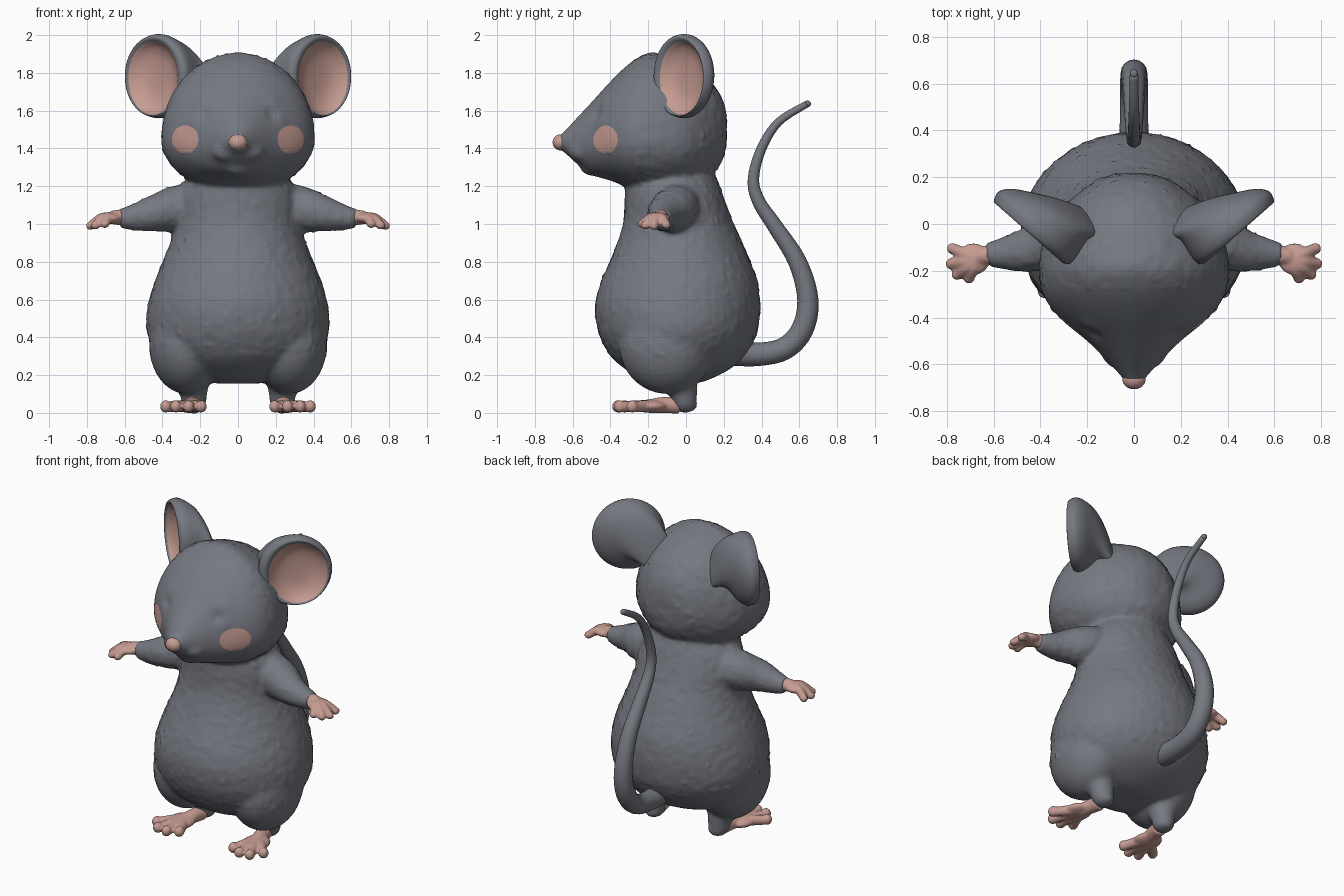
import bpy, bmesh, math
from mathutils import Vector, Matrix, noise

if "Cube" in bpy.data.objects:
    bpy.data.objects.remove(bpy.data.objects["Cube"], do_unlink=True)


def material(name, color):
    m = bpy.data.materials.new(name)
    m.use_nodes = True
    m.diffuse_color = (*color, 1)
    m.node_tree.nodes["Principled BSDF"].inputs["Base Color"].default_value = (*color, 1)
    return m


GREY = material("grey fur", (0.18, 0.19, 0.22))
PINK = material("pink skin", (0.56, 0.33, 0.285))


def circle(n):
    return [(math.cos(math.tau * i / n), math.sin(math.tau * i / n)) for i in range(n)]


def spline(points, steps):
    """Smooth curve through tuples of any length."""
    ext = [points[0], *points, points[-1]]
    out = []
    for a, b, c, d in zip(ext, ext[1:], ext[2:], ext[3:]):
        for k in range(steps):
            t = k / steps
            out.append(tuple(q + t / 2 * (r - p + t * (2 * p - 5 * q + 4 * r - s
                             + t * (3 * q - 3 * r + s - p)))
                             for p, q, r, s in zip(a, b, c, d)))
    return out + [points[-1]]


def ellipsoid(bm, center, radii):
    mat = Matrix.Translation(center) @ Matrix.Diagonal((*radii, 1))
    bmesh.ops.create_uvsphere(bm, u_segments=32, v_segments=20, radius=1, matrix=mat)


def skin_rings(bm, rings):
    """Join closed rings of points into a capped skin; returns the faces."""
    loops = [[bm.verts.new(p) for p in ring] for ring in rings]
    n = len(loops[0])
    faces = [bm.faces.new((a[i], a[(i + 1) % n], b[(i + 1) % n], b[i]))
             for a, b in zip(loops, loops[1:]) for i in range(n)]
    faces += [bm.faces.new(loops[0][::-1]), bm.faces.new(loops[-1])]
    bmesh.ops.recalc_face_normals(bm, faces=faces)
    return faces


def loft(bm, stations, axis):
    """Stations: position, half width, low edge, high edge, widest place."""
    rings = []
    for t, w, lo, hi, mid in spline(stations, 3):
        ring = []
        for c, s in circle(40):
            k = mid + s * (hi - mid if s > 0 else mid - lo)
            ring.append((w * c, k, t) if axis == "z" else (w * c, t, k))
        rings.append(ring)
    skin_rings(bm, rings)


def tube(bm, points):
    """Round tube through (x, y, z, radius) points."""
    extent = [max(col) - min(col) for col in list(zip(*points))[:3]]
    ref = Vector((0, 0, 0))
    ref[extent.index(min(extent))] = 1
    path = spline(points, 5)
    centers = [Vector(p[:3]) for p in path]
    rings = []
    for i, p in enumerate(path):
        along = centers[min(i + 1, len(path) - 1)] - centers[max(i - 1, 0)]
        side = along.cross(ref).normalized()
        up = side.cross(along).normalized()
        rings.append([centers[i] + p[3] * (side * c + up * s) for c, s in circle(16)])
    skin_rings(bm, rings)


def make(bm, name, *mats):
    me = bpy.data.meshes.new(name)
    bm.to_mesh(me)
    bm.free()
    for m in mats:
        me.materials.append(m)
    me.shade_smooth()
    ob = bpy.data.objects.new(name, me)
    bpy.context.collection.objects.link(ob)
    return ob


def fuse(ob, voxel, smooth, *mats):
    """Melt overlapping parts into one soft skin."""
    rm = ob.modifiers.new("fuse", "REMESH")
    rm.mode = "VOXEL"
    rm.voxel_size = voxel
    sm = ob.modifiers.new("soften", "SMOOTH")
    sm.factor = 0.5
    sm.iterations = smooth
    me = bpy.data.meshes.new_from_object(ob.evaluated_get(bpy.context.evaluated_depsgraph_get()))
    ob.modifiers.clear()
    ob.data = me
    me.materials.clear()
    for m in mats:
        me.materials.append(m)
    me.shade_smooth()


def mirror(ob, name):
    """Copy a left part to the right side."""
    me = ob.data.copy()
    me.transform(Matrix.Diagonal((-1, 1, 1, 1)))
    me.flip_normals()
    bpy.context.collection.objects.link(bpy.data.objects.new(name, me))


# Furry body: torso, head, arms and legs
bm = bmesh.new()
loft(bm, [(0.155, 0.10, -0.16, 0.05, -0.05), (0.175, 0.22, -0.23, 0.12, -0.05),
          (0.23, 0.34, -0.32, 0.23, -0.05), (0.30, 0.42, -0.40, 0.31, -0.05),
          (0.40, 0.475, -0.455, 0.37, -0.05), (0.50, 0.485, -0.48, 0.39, -0.04),
          (0.60, 0.47, -0.478, 0.392, -0.04), (0.70, 0.44, -0.448, 0.378, -0.03),
          (0.80, 0.40, -0.405, 0.342, -0.03), (0.90, 0.36, -0.365, 0.30, -0.03),
          (1.00, 0.335, -0.335, 0.255, -0.04), (1.10, 0.33, -0.325, 0.215, -0.05),
          (1.20, 0.30, -0.32, 0.18, -0.07), (1.30, 0.22, -0.28, 0.14, -0.08)], "z")
loft(bm, [(0.215, 0.07, 1.42, 1.58, 1.49), (0.185, 0.16, 1.32, 1.68, 1.48),
          (0.10, 0.275, 1.23, 1.79, 1.46), (0.0, 0.36, 1.185, 1.85, 1.45),
          (-0.10, 0.395, 1.17, 1.89, 1.45), (-0.20, 0.407, 1.17, 1.907, 1.45),
          (-0.30, 0.39, 1.19, 1.85, 1.45), (-0.40, 0.32, 1.23, 1.755, 1.44),
          (-0.50, 0.20, 1.26, 1.645, 1.42), (-0.58, 0.12, 1.32, 1.56, 1.42),
          (-0.64, 0.065, 1.375, 1.495, 1.43), (-0.68, 0.035, 1.40, 1.46, 1.43)], "y")
ellipsoid(bm, (0, -0.49, 1.30), (0.08, 0.07, 0.045))
for s in (1, -1):
    ellipsoid(bm, (s * 0.06, -0.545, 1.385), (0.08, 0.075, 0.06))
    tube(bm, [(s * 0.15, -0.03, 1.10, 0.13), (s * 0.32, -0.06, 1.08, 0.125),
              (s * 0.45, -0.11, 1.055, 0.097), (s * 0.55, -0.125, 1.035, 0.072),
              (s * 0.63, -0.13, 1.03, 0.05)])
    ellipsoid(bm, (s * 0.272, -0.10, 0.365), (0.20, 0.255, 0.265))
    tube(bm, [(s * 0.25, -0.06, 0.22, 0.13), (s * 0.238, -0.02, 0.13, 0.083),
              (s * 0.232, -0.005, 0.04, 0.062)])
    ellipsoid(bm, (s * 0.23, -0.005, 0.042), (0.06, 0.066, 0.042))
body = make(bm, "body_fur", GREY)
fuse(body, 0.014, 7, GREY, PINK)

# Closed eyes pressed into the face, and a rough coat
dents = [(Vector((0.165, -0.45, 1.575)), 0.035, -0.022),
         (Vector((0.21, -0.43, 1.535)), 0.035, 0.012),
         (Vector((0.18, -0.41, 1.63)), 0.04, 0.008)]
moved = []
for v in body.data.vertices:
    p, push = v.co, 0
    if p.y < -0.3 and p.z > 1.4:
        half = Vector((abs(p.x), p.y, p.z))
        push = sum(d * math.exp(-((half - c).length / r) ** 2) for c, r, d in dents)
    elif p.z > 0.3 and abs(p.x) < 0.55 and (p.y > -0.28 or p.z < 1.15):
        push = 0.003 * noise.noise(p * 22) + 0.014 * max(0, noise.noise(p * 40) - 0.33)
    moved.append(p + v.normal * push)


def cheek_offset(p):
    """Distance from the cheek centre along the face and up, and its share of the radius."""
    u, w = (abs(p.x) - 0.283) * 0.78 + (p.y + 0.43) * 0.63, p.z - 1.447
    return u, w, math.hypot(u / 0.095, w / 0.074) if p.y < -0.3 else 9


# Round cheek patches: colour faces, then pull the border onto a clean outline
inside, outside = set(), set()
for f in body.data.polygons:
    middle = sum((moved[i] for i in f.vertices), Vector()) / len(f.vertices)
    f.material_index = int(cheek_offset(middle)[2] < 1)
    (inside if f.material_index else outside).update(f.vertices)
for i in inside & outside:
    u, w, r = cheek_offset(moved[i])
    side = math.copysign(0.78, moved[i].x)
    moved[i] = moved[i] + (1 / r - 1) * Vector((u * side, u * 0.63, w))
for v, p in zip(body.data.vertices, moved):
    v.co = p

# Nose
bm = bmesh.new()
ellipsoid(bm, (0, -0.662, 1.432), (0.05, 0.044, 0.043))
make(bm, "nose", PINK)

# Cupped ears: radius across, radius up, depth, shift across, shift up
ear_rings = [(0.03, 0.03, -0.05, 0.015, -0.01), (0.09, 0.11, -0.043, 0.015, -0.01),
             (0.14, 0.165, -0.02, 0.015, -0.01), (0.175, 0.194, 0.01, 0.015, -0.01),
             (0.194, 0.208, 0.022, 0.008, -0.003), (0.213, 0.218, 0.006, 0, 0),
             (0.217, 0.222, -0.03, 0, 0), (0.195, 0.198, -0.075, -0.015, 0.005),
             (0.15, 0.15, -0.125, -0.055, 0.015), (0.12, 0.11, -0.17, -0.11, -0.03),
             (0.06, 0.06, -0.21, -0.15, -0.12)]
bm = bmesh.new()
across, out, up = Vector((0.75, 0.66, 0)), Vector((0.66, -0.75, 0)), Vector((0, 0, 1))
center = Vector((0.432, -0.025, 1.783))
rings = [[center + across * (u + a * c) + out * d + up * (v + b * s) for c, s in circle(48)]
         for a, b, d, u, v in spline(ear_rings, 3)]
faces = skin_rings(bm, rings)
for f in faces[:48 * 9] + [faces[-2]]:
    f.material_index = 1
mirror(make(bm, "left_ear", GREY, PINK), "right_ear")

# Hands
bm = bmesh.new()
ellipsoid(bm, (0.685, -0.15, 1.03), (0.07, 0.068, 0.03))
tube(bm, [(0.605, -0.13, 1.035, 0.045), (0.67, -0.14, 1.035, 0.036)])
for x, y, z in [(0.775, -0.105, 0.995), (0.78, -0.17, 0.99),
                (0.755, -0.215, 0.993), (0.705, -0.23, 1.0)]:
    tube(bm, [(0.67, -0.15, 1.035, 0.028), (x / 2 + 0.335, y / 2 - 0.075, 1.03, 0.027),
              (x, y, z, 0.023)])
    ellipsoid(bm, (x, y, z), (0.025, 0.025, 0.022))
hand = make(bm, "left_hand", PINK)
fuse(hand, 0.008, 3, PINK)
mirror(hand, "right_hand")

# Feet
bm = bmesh.new()
tube(bm, [(0.23, -0.035, 0.04, 0.045), (0.245, -0.12, 0.042, 0.043), (0.265, -0.2, 0.035, 0.036)])
ellipsoid(bm, (0.268, -0.2, 0.036), (0.08, 0.1, 0.034))
for x, y in [(0.195, -0.325), (0.262, -0.36), (0.33, -0.35), (0.383, -0.285)]:
    tube(bm, [(0.255, -0.14, 0.035, 0.032), (x / 2 + 0.13, y / 2 - 0.08, 0.036, 0.031),
              (x, y, 0.031, 0.028)])
    ellipsoid(bm, (x, y, 0.034), (0.03, 0.032, 0.033))
foot = make(bm, "left_foot", PINK)
fuse(foot, 0.008, 3, PINK)
mirror(foot, "right_foot")

# Tail
bm = bmesh.new()
tube(bm, [(0, 0.24, 0.32, 0.07), (0, 0.38, 0.31, 0.062), (0, 0.52, 0.34, 0.06),
          (0, 0.615, 0.44, 0.059), (0, 0.645, 0.60, 0.056), (0, 0.59, 0.80, 0.049),
          (0, 0.47, 0.99, 0.041), (0, 0.385, 1.12, 0.035), (0, 0.357, 1.24, 0.03),
          (0, 0.40, 1.40, 0.026), (0, 0.49, 1.54, 0.022), (0, 0.64, 1.635, 0.018)])
ellipsoid(bm, (0, 0.642, 1.636), (0.018, 0.02, 0.018))
make(bm, "tail", GREY)
